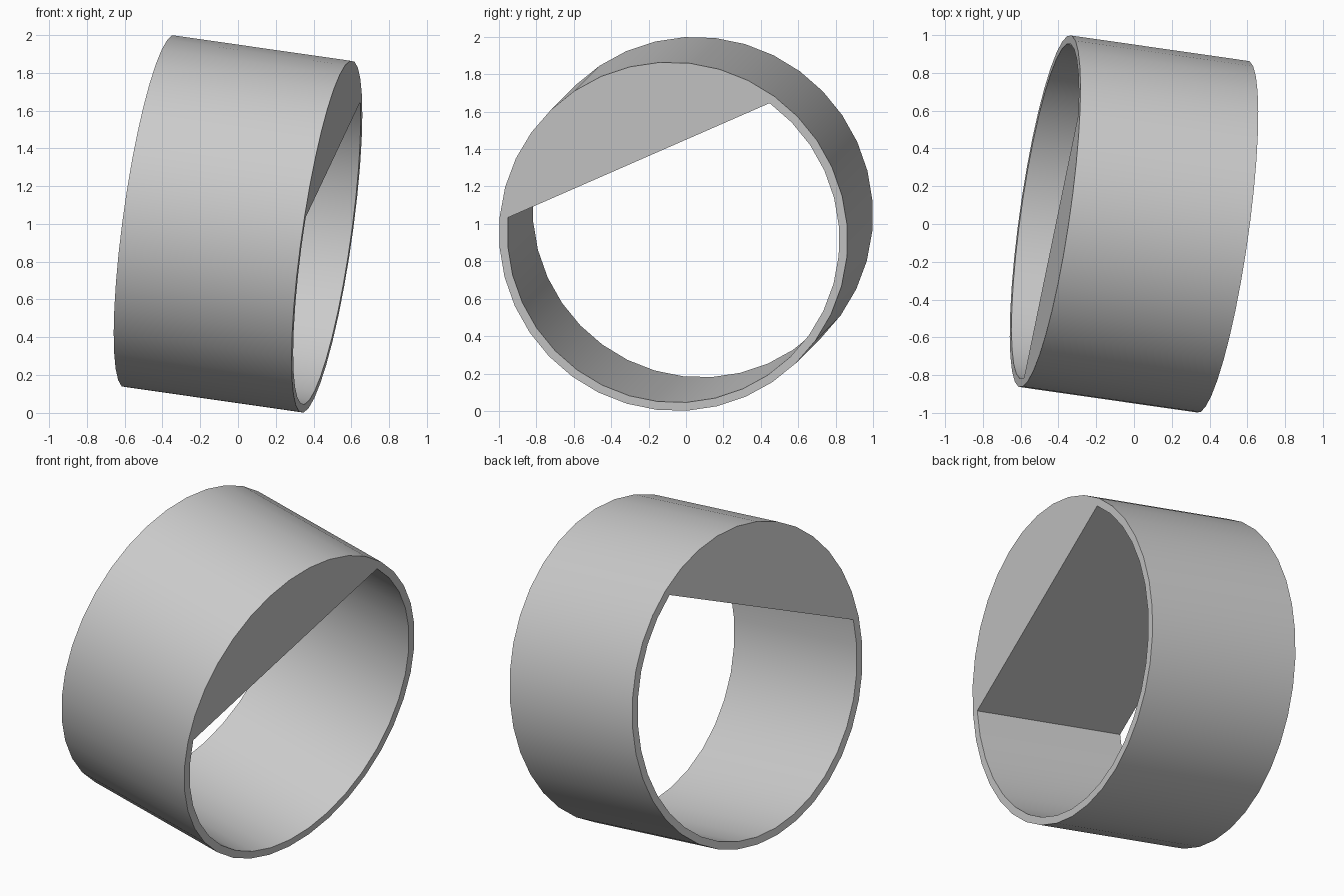
import bpy, bmesh, math
from mathutils import Vector

if "Cube" in bpy.data.objects:
    bpy.data.objects.remove(bpy.data.objects["Cube"], do_unlink=True)

SIDES = 36
OUTER, INNER, LENGTH = 0.942, 0.897, 0.96
FILL = SIDES // 6          # steps on each side of the filled segment's middle

# Tilted tube axis, and the direction towards the middle of the filled segment
axis = Vector((0.94, -0.135, -0.135)).normalized()
toward = Vector((0.065, -0.372, 0.82))
toward = (toward - axis * toward.dot(axis)).normalized()
side = axis.cross(toward)
centre = Vector((0, 0, 1))

grey = bpy.data.materials.new("light_grey")
grey.use_nodes = True
colour = (0.6, 0.6, 0.6, 1)
grey.diffuse_color = colour
grey.node_tree.nodes["Principled BSDF"].inputs["Base Color"].default_value = colour

bm = bmesh.new()


def circle_point(radius, step, end):
    t = math.tau * step / SIDES
    return bm.verts.new(centre + axis * (end * LENGTH / 2)
                        + (toward * math.cos(t) + side * math.sin(t)) * radius)


# Outer circle and open inner arc at each end
open_steps = range(FILL, SIDES - FILL + 1)
ends = []
for end in (-1, 1):
    outer = [circle_point(OUTER, i, end) for i in range(SIDES)]
    inner = {i: circle_point(INNER, i, end) for i in open_steps}
    ends.append((outer, inner))

    # Rim around the opening, then the flat end of the filled segment
    for i in open_steps[:-1]:
        bm.faces.new((outer[i], outer[i + 1], inner[i + 1], inner[i]))
    segment = [outer[i] for i in range(-FILL, FILL + 1)]
    bm.faces.new(segment + [inner[FILL], inner[SIDES - FILL]])

# Outer wall, inner wall and flat wall across the chord
(outer_a, inner_a), (outer_b, inner_b) = ends
for i in range(SIDES):
    j = (i + 1) % SIDES
    bm.faces.new((outer_a[i], outer_a[j], outer_b[j], outer_b[i]))
for i in open_steps[:-1]:
    bm.faces.new((inner_a[i], inner_a[i + 1], inner_b[i + 1], inner_b[i]))
first, last = FILL, SIDES - FILL
bm.faces.new((inner_a[last], inner_a[first], inner_b[first], inner_b[last]))

bmesh.ops.recalc_face_normals(bm, faces=bm.faces)
mesh = bpy.data.meshes.new("tube_with_filled_segment")
bm.to_mesh(mesh)
bm.free()
mesh.materials.append(grey)

tube = bpy.data.objects.new("tube_with_filled_segment", mesh)
bpy.context.collection.objects.link(tube)
bpy.ops.object.select_all(action="DESELECT")
tube.select_set(True)
bpy.context.view_layer.objects.active = tube
bpy.ops.object.shade_smooth_by_angle(angle=math.radians(30))
